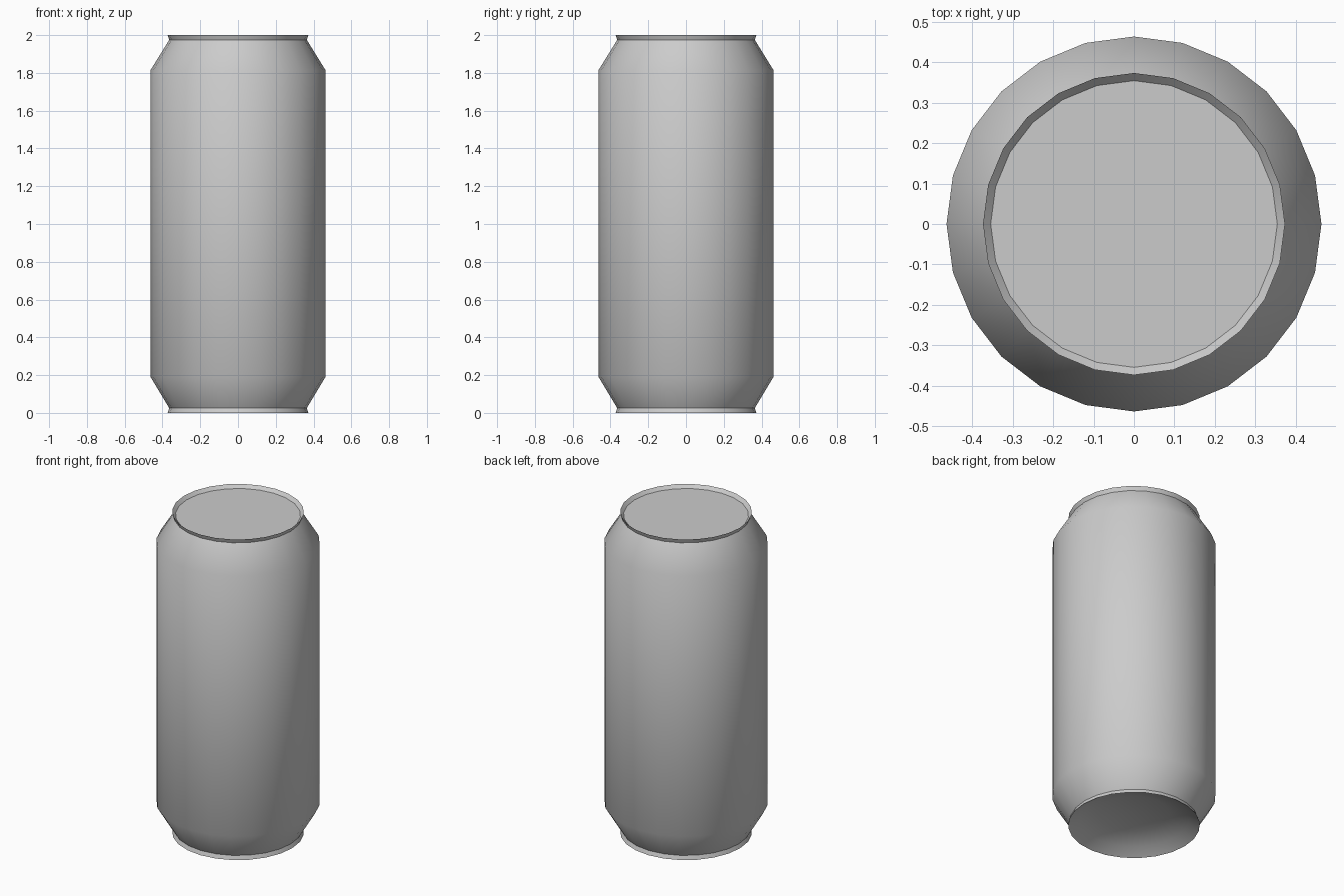
import bpy, bmesh, math

if "Cube" in bpy.data.objects:
    bpy.data.objects.remove(bpy.data.objects["Cube"])

SIDES = 24

# Half profile (radius, height) from the domed base up to the recessed lid
PROFILE = [(0.20, 0.075), (0.31, 0.04), (0.373, 0.0), (0.364, 0.025),
           (0.463, 0.19), (0.463, 1.815),
           (0.364, 1.975), (0.373, 2.0), (0.354, 1.98)]


def lathe(name, profile, base_centre_z):
    bm = bmesh.new()
    rings = []
    for r, z in profile:
        rings.append([bm.verts.new((r * math.cos(math.tau * i / SIDES),
                                    r * math.sin(math.tau * i / SIDES), z))
                      for i in range(SIDES)])
    # Wall bands
    for low, high in zip(rings, rings[1:]):
        for i in range(SIDES):
            j = (i + 1) % SIDES
            bm.faces.new((low[i], low[j], high[j], high[i]))
    # Flat lid
    bm.faces.new(rings[-1])
    # Centre of the concave base
    centre = bm.verts.new((0, 0, base_centre_z))
    for i in range(SIDES):
        bm.faces.new((centre, rings[0][(i + 1) % SIDES], rings[0][i]))
    bmesh.ops.recalc_face_normals(bm, faces=bm.faces)
    mesh = bpy.data.meshes.new(name)
    bm.to_mesh(mesh)
    bm.free()
    obj = bpy.data.objects.new(name, mesh)
    bpy.context.collection.objects.link(obj)
    return obj


# Drink can
can = lathe("drink_can", PROFILE, 0.09)
bpy.context.view_layer.objects.active = can
can.select_set(True)
bpy.ops.object.shade_smooth_by_angle(angle=math.radians(40))
